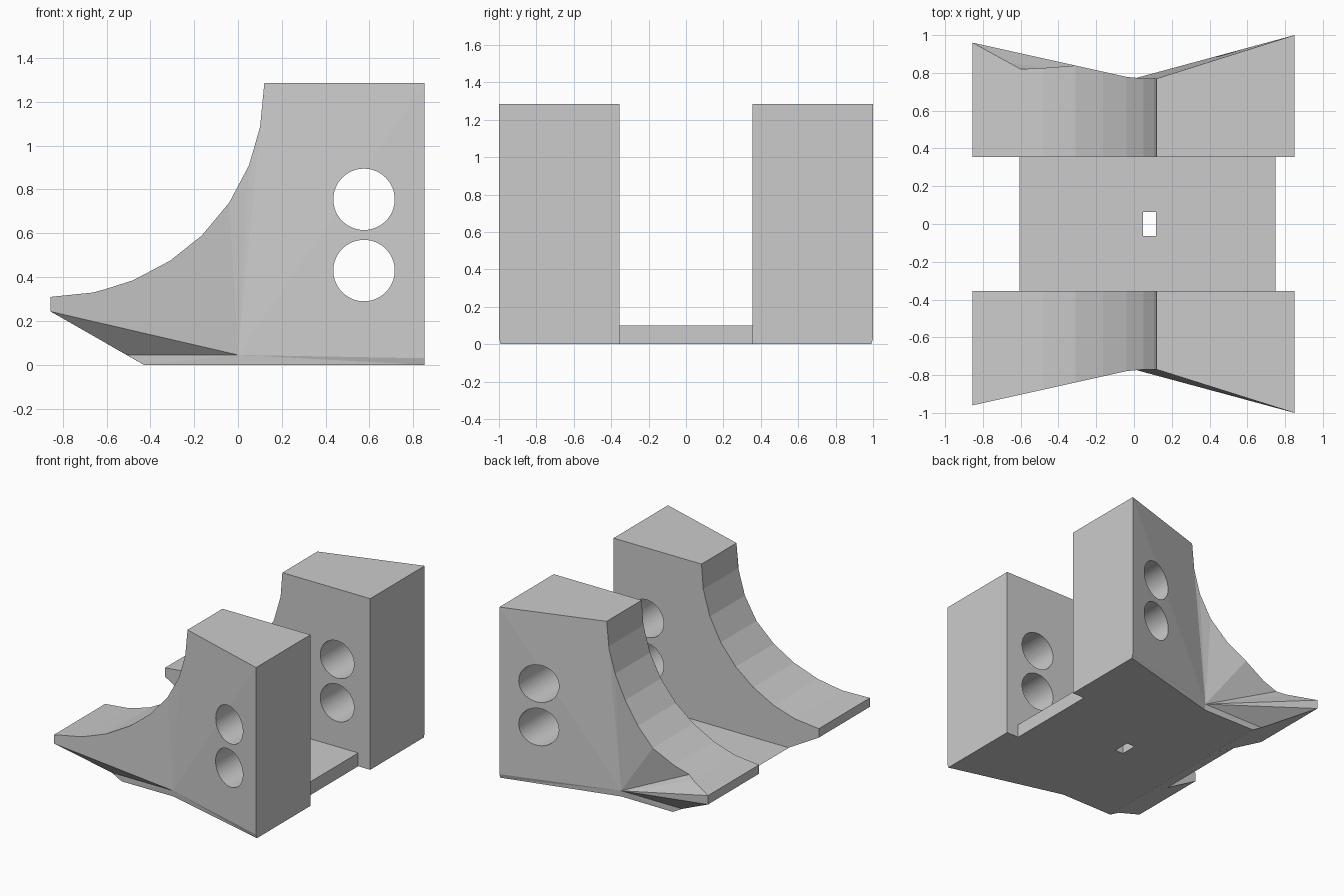
import bpy, bmesh, math

if "Cube" in bpy.data.objects:
    bpy.data.objects.remove(bpy.data.objects["Cube"])

grey = bpy.data.materials.new("plain_grey")
grey.diffuse_color = (0.6, 0.6, 0.6, 1)
grey.use_nodes = True
grey.node_tree.nodes["Principled BSDF"].inputs["Base Color"].default_value = grey.diffuse_color

INNER = 0.355    # inner wall of each block
WAIST = 0.77     # narrowest half depth, at x = 0
CREASE = (0.0, WAIST, 0.045)

# Block side profile: (x, z, outer y), from the back foot round to the tip
FOOT = [(-0.508, 0.045, 0.77), (-0.43, 0, 0.768), (0, 0, 0.765),
        (0.85, 0, 0.99), (0.85, 0.03, 1.0), (0.85, 1.285, 1.0), (0.12, 1.285, WAIST)]
ARC = [(0.105, 1.1), (0.05, 0.91), (-0.04, 0.74), (-0.165, 0.59), (-0.31, 0.475),
       (-0.48, 0.385), (-0.60, 0.347), (-0.66, 0.33), (-0.855, 0.31), (-0.855, 0.243)]
DIP = {-0.48: 0.826, -0.60: 0.82, -0.66: 0.853}   # pinched edge on the rear block


def finish(name, bm):
    bmesh.ops.recalc_face_normals(bm, faces=bm.faces)
    mesh = bpy.data.meshes.new(name)
    bm.to_mesh(mesh)
    bm.free()
    mesh.materials.append(grey)
    obj = bpy.data.objects.new(name, mesh)
    bpy.context.collection.objects.link(obj)
    return obj


def cut(obj, cutter):
    bpy.context.view_layer.objects.active = obj
    mod = obj.modifiers.new("cut", 'BOOLEAN')
    mod.operation = 'DIFFERENCE'
    mod.solver = 'EXACT'
    mod.object = cutter
    bpy.ops.object.modifier_apply(modifier=mod.name)
    bpy.data.objects.remove(cutter)


def block(name, side):
    profile = list(FOOT)
    for x, z in ARC:
        y = WAIST + 0.19 * max(0, -x) / 0.855
        if side > 0:
            y = DIP.get(x, y)
        profile.append((x, z, y))
    bm = bmesh.new()
    inner = [bm.verts.new((x, side * INNER, z)) for x, z, y in profile]
    outer = [bm.verts.new((x, side * y, z)) for x, z, y in profile]
    crease = bm.verts.new((CREASE[0], side * CREASE[1], CREASE[2]))
    bm.faces.new(inner)
    n = len(profile)
    for i in range(n):
        j = (i + 1) % n
        bm.faces.new((inner[i], inner[j], outer[j], outer[i]))
        bm.faces.new((outer[i], outer[j], crease))   # flared outer wall
    obj = finish(name, bm)
    # Two round through holes
    for z in (0.43, 0.755):
        bpy.ops.mesh.primitive_cylinder_add(vertices=64, radius=0.14, depth=1.2,
                                            location=(0.575, side * 0.7, z),
                                            rotation=(math.pi / 2, 0, 0))
        cut(obj, bpy.context.object)


block("front_block", -1)
block("rear_block", 1)

# Base plate with bevelled left edge, joining the blocks
bm = bmesh.new()
edge = [(-0.43, 0), (0.75, 0), (0.75, 0.1), (-0.605, 0.1)]
a = [bm.verts.new((x, -INNER, z)) for x, z in edge]
b = [bm.verts.new((x, INNER, z)) for x, z in edge]
bm.faces.new(a)
bm.faces.new(b)
for i in range(4):
    j = (i + 1) % 4
    bm.faces.new((a[i], a[j], b[j], b[i]))
plate = finish("base_plate", bm)

# Rectangular slot through the plate
bpy.ops.mesh.primitive_cube_add(size=1, location=(0.082, 0, 0.05))
slot = bpy.context.object
slot.scale = (0.068, 0.125, 0.4)
bpy.context.view_layer.update()
cut(plate, slot)
